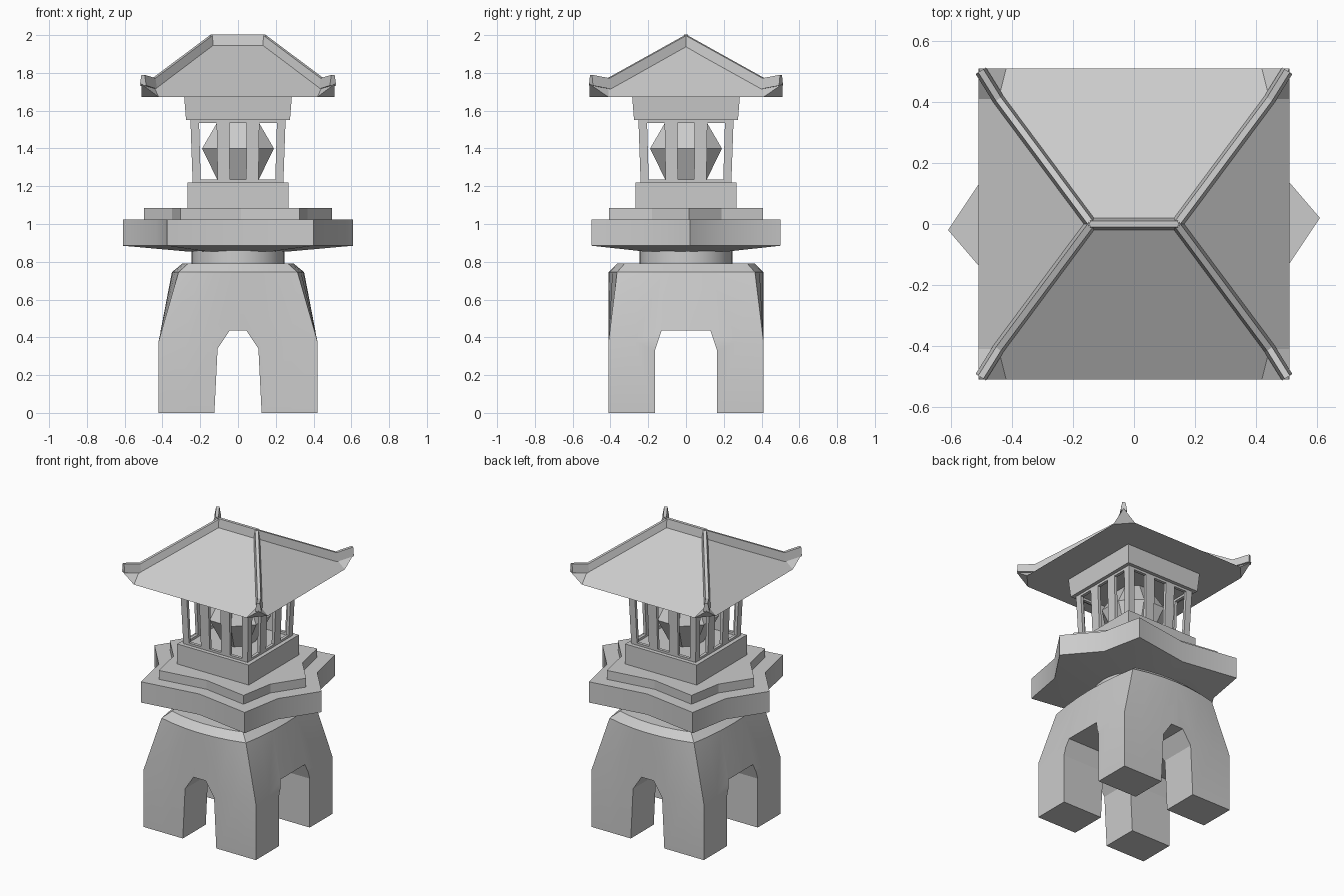
import bpy, bmesh, math
from mathutils import Vector

cube = bpy.data.objects.get("Cube")
if cube:
    bpy.data.objects.remove(cube, do_unlink=True)

stone = bpy.data.materials.new("grey stone")
stone.use_nodes = True
GREY = (0.6, 0.6, 0.6, 1)
stone.diffuse_color = GREY
stone.node_tree.nodes["Principled BSDF"].inputs["Base Color"].default_value = GREY


def add_loft(bm, rings):
    """Skin a stack of equal-length rings and cap both ends."""
    loops = [[bm.verts.new(p) for p in ring] for ring in rings]
    n = len(loops[0])
    for a, b in zip(loops, loops[1:]):
        for i in range(n):
            j = (i + 1) % n
            bm.faces.new((a[i], a[j], b[j], b[i]))
    bm.faces.new(loops[0][::-1])
    bm.faces.new(loops[-1])


def finish(name, bm, smooth=None):
    bmesh.ops.recalc_face_normals(bm, faces=bm.faces)
    mesh = bpy.data.meshes.new(name)
    bm.to_mesh(mesh)
    bm.free()
    mesh.materials.append(stone)
    obj = bpy.data.objects.new(name, mesh)
    bpy.context.collection.objects.link(obj)
    if smooth:
        bpy.ops.object.select_all(action='DESELECT')
        obj.select_set(True)
        bpy.context.view_layer.objects.active = obj
        bpy.ops.object.shade_smooth_by_angle(angle=math.radians(smooth))
    return obj


def loft(name, rings, smooth=None):
    bm = bmesh.new()
    add_loft(bm, rings)
    return finish(name, bm, smooth)


def at(z, outline, s=1.0):
    return [(x * s, y * s, z) for x, y in outline]


def polygon(r, n, turn=0.0):
    return [(r * math.cos(turn + math.tau * i / n), r * math.sin(turn + math.tau * i / n))
            for i in range(n)]


def square(h):
    return [(-h, -h), (h, -h), (h, h), (-h, h)]


# Legged base: four-sided, with sides that bulge towards the top
def bulged(cx, cy, bx, by, steps=6):
    corners = [(-cx, -cy), (cx, -cy), (cx, cy), (-cx, cy)]
    ring = []
    for k, (x, y) in enumerate(corners):
        x2, y2 = corners[(k + 1) % 4]
        out = [(0, -by), (bx, 0), (0, by), (-bx, 0)][k]
        for i in range(steps):
            t = i / steps
            f = 4 * t * (1 - t)
            ring.append((x + (x2 - x) * t + out[0] * f, y + (y2 - y) * t + out[1] * f))
    return ring


base = loft("legged_base", [
    at(0.0, bulged(0.42, 0.41, 0, 0)), at(0.38, bulged(0.42, 0.41, 0, 0)),
    at(0.745, bulged(0.315, 0.365, 0.035, 0.045)),
    at(0.79, bulged(0.265, 0.325, 0.03, 0.04))], 30)


# Crossing arches cut through the base
def arch(name, profile, along_y):
    full = profile + [(-u, z) for u, z in reversed(profile)]
    cutter = loft(name, [[(u, d, z) if along_y else (d, u, z) for u, z in full] for d in (-1, 1)])
    cutter.hide_render = True
    cutter.hide_set(True)
    cut = base.modifiers.new(name, 'BOOLEAN')
    cut.operation = 'DIFFERENCE'
    cut.solver = 'EXACT'
    cut.object = cutter


arch("front_arch_cutter", [(0.128, -0.1), (0.125, 0), (0.108, 0.34), (0.045, 0.435)], True)
arch("side_arch_cutter", [(0.165, -0.1), (0.165, 0.33), (0.13, 0.435)], False)

# Round neck
loft("neck", [at(0.77, polygon(0.245, 32)), at(0.87, polygon(0.245, 32))], 40)

# Six-pointed platform with hollowed sides, and the step above it
half = [(0.61, 0.02), (0.43, 0.23), (0.375, 0.5), (-0.02, 0.44), (-0.4, 0.5), (-0.47, 0.2)]
half[5] = (-0.45, 0.22)
star = half[:5] + [(-0.45, 0.22)]
star += [(-x, -y) for x, y in star]
loft("platform", [at(0.855, star, 0.45), at(0.885, star), at(1.025, star)], 30)
loft("platform_step", [at(1.02, star, 0.815), at(1.085, star, 0.815)])

# Square blocks below and above the light chamber
loft("chamber_base", [at(1.08, square(0.267)), at(1.22, square(0.267))])
loft("chamber_cap", [at(1.55, square(0.275)), at(1.675, square(0.285))])

# Slatted cage: posts, bars and rails on each side, leaning slightly outward
LOW, HIGH = 1.215, 1.555
bm = bmesh.new()
for k in range(4):
    c, s = [(1, 0), (0, 1), (-1, 0), (0, -1)][k]

    def strip(u0, u1, z0, z1):
        rings = []
        for z in (z0, z1):
            h = 0.24 + 0.012 * (z - LOW) / (HIGH - LOW)
            pts = [(u0 * h, -h), (u1 * h, -h), (u1 * h, 0.02 - h), (u0 * h, 0.02 - h)]
            rings.append([(x * c - y * s, x * s + y * c, z) for x, y in pts])
        add_loft(bm, rings)

    for u0, u1 in ((-1, -0.82), (-0.45, -0.18), (0.18, 0.45), (0.82, 1)):
        strip(u0, u1, LOW, HIGH)
    strip(-1, 1, LOW, LOW + 0.02)
    strip(-1, 1, HIGH - 0.02, HIGH)
finish("cage", bm)

# Faceted lamp inside the cage
turn = math.pi / 8
loft("lamp", [at(z, polygon(r / math.cos(turn), 8, turn))
              for z, r in ((LOW, 0.1), (1.4, 0.19), (HIGH, 0.1))])

# Hipped roof with upswept corners
EAVE, TOP, RIDGE, OUT = 1.672, 1.957, 0.14, 0.51
bm = bmesh.new()
signs = [(-1, -1), (1, -1), (1, 1), (-1, 1)]
tip = [bm.verts.new((sx * OUT, sy * OUT, 1.74)) for sx, sy in signs]
kink = [bm.verts.new((sx * 0.445, sy * 0.41, 1.727)) for sx, sy in signs]
eave_f = [bm.verts.new((sx * 0.42, sy * OUT, EAVE)) for sx, sy in signs]
eave_s = [bm.verts.new((sx * OUT, sy * 0.41, EAVE)) for sx, sy in signs]
left, right = [bm.verts.new((sx * RIDGE, 0, TOP)) for sx in (-1, 1)]
for i in range(4):
    bm.faces.new((tip[i], eave_f[i], kink[i]))
    bm.faces.new((tip[i], kink[i], eave_s[i]))
    bm.faces.new((tip[i], eave_s[i], eave_f[i]))
bm.faces.new((eave_f[0], eave_f[1], kink[1], right, left, kink[0]))
bm.faces.new((eave_f[2], eave_f[3], kink[3], left, right, kink[2]))
bm.faces.new((eave_s[1], eave_s[2], kink[2], right, kink[1]))
bm.faces.new((eave_s[3], eave_s[0], kink[0], left, kink[3]))
bm.faces.new((eave_f[0], eave_s[0], eave_s[3], eave_f[3],
              eave_f[2], eave_s[2], eave_s[1], eave_f[1]))
finish("roof", bm)


# Raised ribs along the ridge and the four hips
def rib(bm, path):
    pts = [Vector(p) for p in path]
    rings = []
    for i, p in enumerate(pts):
        d = pts[min(i + 1, len(pts) - 1)] - pts[max(i - 1, 0)]
        side = Vector((-d.y, d.x, 0)).normalized()
        base_z, top_z = Vector((0, 0, -0.012)), Vector((0, 0, 0.045))
        rings.append([p - side * 0.02 + base_z, p + side * 0.02 + base_z,
                      p + side * 0.01 + top_z, p - side * 0.01 + top_z])
    add_loft(bm, rings)


bm = bmesh.new()
rib(bm, [(-RIDGE - 0.005, 0, TOP), (RIDGE + 0.005, 0, TOP)])
for sx, sy in signs:
    rib(bm, [(sx * 0.503, sy * 0.503, 1.745), (sx * 0.445, sy * 0.41, 1.727),
             (sx * RIDGE, 0, TOP - 0.002)])
finish("roof_ribs", bm)
